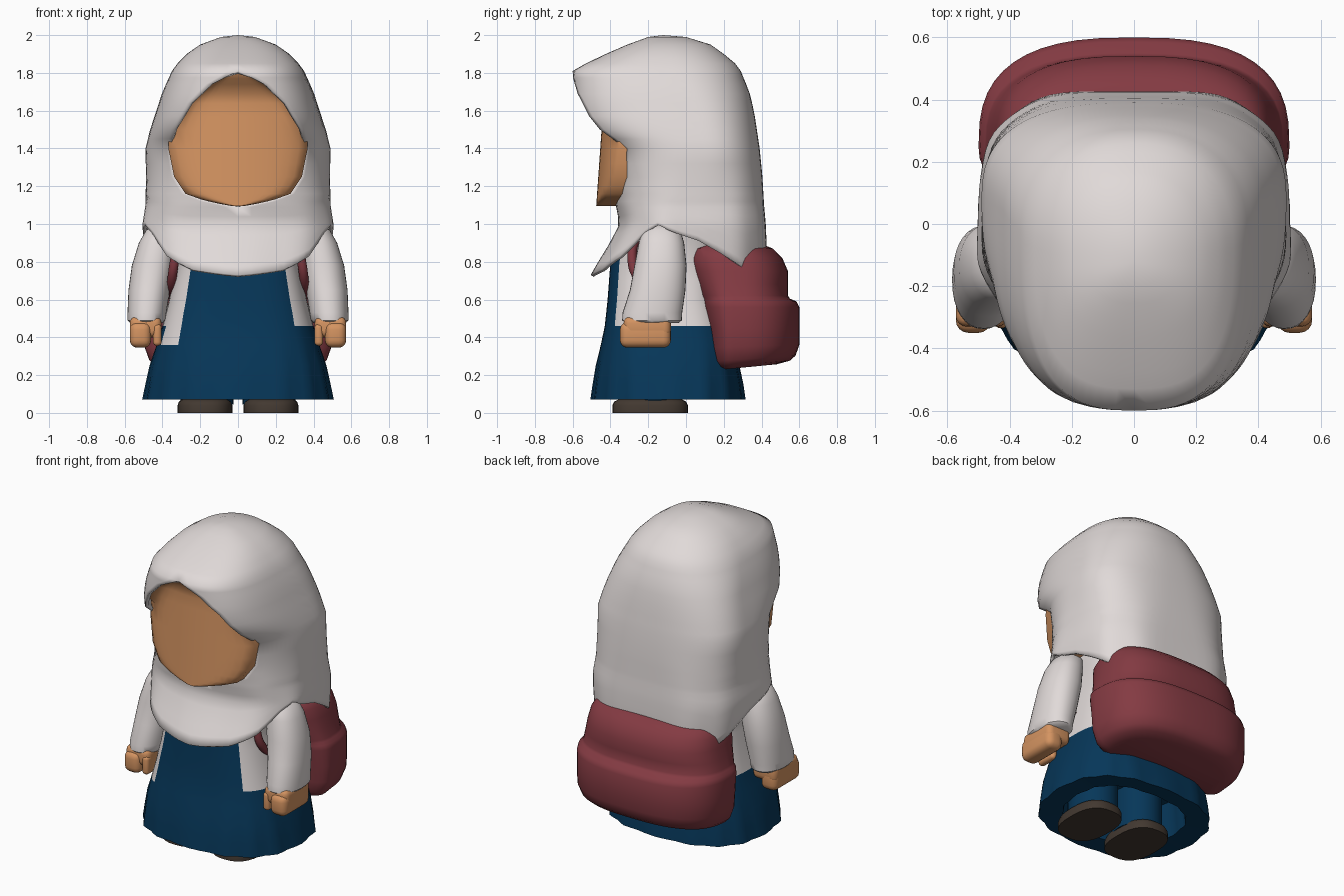
import bpy, bmesh, math

if "Cube" in bpy.data.objects:
    bpy.data.objects.remove(bpy.data.objects["Cube"])

# ---------- colours ----------
def mat(name, c):
    m = bpy.data.materials.new(name)
    m.diffuse_color = (*c, 1)
    m.use_nodes = True
    m.node_tree.nodes["Principled BSDF"].inputs["Base Color"].default_value = m.diffuse_color
    return m

CLOTH = mat("off white cloth", (0.75, 0.70, 0.69))
SKIN = mat("skin", (0.66, 0.295, 0.12))
BLUE = mat("dark blue", (0.002, 0.038, 0.10))
MAROON = mat("maroon", (0.23, 0.043, 0.055))
BROWN = mat("dark brown", (0.055, 0.04, 0.03))

# ---------- helpers ----------
def interp(table, t):
    """Linear lookup in rows (key, values...), any key order."""
    rows = sorted(table)
    if t <= rows[0][0]:
        return rows[0][1:]
    for a, b in zip(rows, rows[1:]):
        if t <= b[0]:
            f = (t - a[0]) / (b[0] - a[0])
            return [p + (q - p) * f for p, q in zip(a[1:], b[1:])]
    return rows[-1][1:]

def oval(phi, hw, front, back, cy, n=2.5, nb=None):
    """Point on a superellipse; phi = 0 is the front, going round by +x."""
    s, c = math.sin(phi), math.cos(phi)
    if c < 0 and nb:
        n = nb
    x = math.copysign(hw * abs(s) ** (2 / n), s)
    half = cy - front if c > 0 else back - cy
    return x, cy - math.copysign(half * abs(c) ** (2 / n), c)

def ring(z, hw, front, back, cy, n=2.5, cx=0, cols=32):
    pts = []
    for j in range(cols):
        x, y = oval(2 * math.pi * j / cols, hw, front, back, cy, n)
        pts.append((cx + x, y, z))
    return pts

def loft(name, rows, mats, closed=True, rule=None, angle=45):
    """Skin rows of points given from top to bottom."""
    bm = bmesh.new()
    vs = [[bm.verts.new(p) for p in r] for r in rows]
    n = len(rows[0])
    for a, b in zip(vs, vs[1:]):
        for j in range(n if closed else n - 1):
            k = (j + 1) % n
            f = bm.faces.new((a[j], b[j], b[k], a[k]))
            if rule:
                f.material_index = rule(f.calc_center_median(), (j + 0.5) / n)
    if closed:
        bm.faces.new(vs[0])
        bm.faces.new(vs[-1][::-1])
    bmesh.ops.remove_doubles(bm, verts=bm.verts, dist=1e-4)
    return finish(name, bm, mats, angle)

def finish(name, bm, mats, angle=45):
    me = bpy.data.meshes.new(name)
    bm.to_mesh(me)
    bm.free()
    for m in mats:
        me.materials.append(m)
    me.shade_smooth()
    me.set_sharp_from_angle(angle=math.radians(angle))
    ob = bpy.data.objects.new(name, me)
    bpy.context.collection.objects.link(ob)
    return ob

def soft_box(name, lo, hi, m, r):
    bm = bmesh.new()
    bmesh.ops.create_cube(bm, size=1)
    for v in bm.verts:
        v.co = [(a + b) / 2 + c * (b - a) for a, b, c in zip(lo, hi, v.co)]
    bmesh.ops.bevel(bm, geom=bm.edges[:], offset=r, segments=4, profile=0.5, affect='EDGES')
    return finish(name, bm, [m], 60)

# ---------- headscarf ----------
# height, half width, front y, back y
SCARF = [(2.0, 0, -.12, -.12), (1.99, .09, -.20, 0), (1.95, .20, -.31, .13),
         (1.9, .272, -.425, .20), (1.85, .32, -.53, .26), (1.81, .35, -.60, .29),
         (1.7, .40, -.60, .335), (1.6, .432, -.595, .36), (1.5, .465, -.56, .375),
         (1.4, .49, -.425, .39), (1.25, .487, -.385, .405), (1.1, .49, -.37, .415),
         (1.0, .505, -.35, .425), (.9, .50, -.40, .43), (.8, .49, -.46, .43), (.73, .48, -.50, .43)]
# height, y of the widest point, squareness of the front and of the back
SQUARE = [(1.0, -.05, 2.5, 3.4), (1.4, .08, 2.6, 2.6), (1.6, .05, 3, 2.4),
          (1.8, -.06, 2.8, 2.3), (2, -.12, 2.5, 2.2)]
# height and half width of the face opening
OPENING = [(1.09, 0), (1.12, .16), (1.16, .27), (1.25, .33), (1.4, .36),
           (1.5, .335), (1.64, .25), (1.74, .14), (1.81, 0)]
# hem height by angle from the front
HEM = [(0, .73), (25, .76), (45, .83), (62, .95), (76, 1.0), (90, .95), (98, .89),
       (112, .82), (130, .75), (143, .79), (180, .86)]

def scarf_row(height, step=0.0, cols=72):
    hw = interp(SCARF, height)[0]
    gap = interp(OPENING, height)[0] if 1.09 <= height <= 1.81 and not step else 0
    n = interp(SQUARE, height)[1]
    start = math.asin((gap / hw) ** (n / 2)) if gap else 0
    row = []
    for j in range(cols + 1):
        phi = start + (2 * math.pi - 2 * start) * j / cols
        deg = math.degrees(phi)
        z = height + (interp(HEM, min(deg, 360 - deg))[0] - height) * step
        x, y = oval(phi, *interp(SCARF, z), *interp(SQUARE, z))
        fold = 1 + .01 * math.cos(9 * phi) * max(0, min(1, (1.3 - z) / .5))
        row.append((x * fold, y * fold, z))
    return row

heights = [2.0, 1.99, 1.97, 1.95, 1.925, 1.9, 1.875, 1.85, 1.81, 1.775, 1.74, 1.69, 1.64,
           1.57, 1.5, 1.45, 1.4, 1.32, 1.25, 1.2, 1.16, 1.12, 1.105, 1.09]
rows = [scarf_row(z) for z in heights] + [scarf_row(1.09, k / 7) for k in range(1, 8)]
scarf = loft("headscarf", rows, [CLOTH], closed=False, angle=100)
mod = scarf.modifiers.new("thickness", 'SOLIDIFY')
mod.thickness, mod.offset = .02, -1

# ---------- blank face, a curved front with sides running back into the scarf ----------
rows = []
for z in (1.815, 1.8, 1.77, 1.74, 1.69, 1.64, 1.57, 1.5, 1.4, 1.32, 1.25, 1.2, 1.16, 1.13, 1.11, 1.095):
    w = interp(OPENING, z)[0] * 1.01 + (.03 if z > 1.45 else 0.005)
    base = -.475 + .07 * (z - 1.1) - .11 * max(0, min(1, (z - 1.68) / .13))
    rim = -.06 if z > 1.53 else .03     # upper rim meets the scarf, lower edge is rounded
    row = []
    for j in range(17):
        u = -1 + j / 8
        row.append((u * w, max(-.53, base + .5 * (u * w) ** 2 + rim * u ** 8), z))
    rows.append(row + [(w, -.12, z), (-w, -.12, z)])
loft("face", rows, [SKIN], angle=60)

# ---------- blouse and pinafore ----------
BODY = [(1.03, .27, -.27, .18), (.99, .36, -.32, .2), (.92, .35, -.37, .2), (.8, .325, -.40, .18),
        (.6, .365, -.415, .18), (.46, .40, -.43, .22), (.36, .43, -.45, .26), (.25, .465, -.475, .28),
        (.15, .485, -.49, .30), (.07, .50, -.50, .31)]

def body_row(z, scale=1, lift=None):
    row = []
    for j in range(64):
        phi = 2 * math.pi * j / 64
        x, y = oval(phi, *interp(BODY, z), -.08, 2.4 + min(1, z / .5) * .8)
        k = scale * (1 + .015 * math.cos(16 * phi) * max(0, (.42 - z) / .35))
        row.append((x * k, -.08 + (y + .08) * k, z if lift is None else lift))
    return row

def body_rule(c, turn):
    deg = min(turn, 1 - turn) * 360
    blouse = c.z > .46 and deg > 39.4
    flap = c.x < 0 and c.z > .36 and 39.4 < deg < 70    # longer blouse corner on one side
    return 1 if blouse or flap else 0

rows = [body_row(z) for z in (1.03, .99, .92, .8, .7, .6, .53, .46, .36, .25, .15, .07)]
rows += [body_row(.07, .72, .08), body_row(.07, .68, .3)]    # rim and hollow underneath
loft("pinafore_and_blouse", rows, [BLUE, CLOTH], rule=body_rule)

# ---------- backpack ----------
PACK = [(.89, .34, .04, .41), (.87, .40, -.01, .46), (.82, .43, -.01, .51), (.75, .445, .01, .54),
        (.68, .46, .04, .54), (.62, .475, .06, .54), (.605, .48, .07, .55), (.59, .495, .075, .585),
        (.56, .50, .08, .60), (.45, .50, .11, .60), (.35, .495, .12, .60), (.28, .47, .13, .58),
        (.25, .44, .15, .55), (.235, .39, .18, .48)]
rows = []
for z, hw, front, back in PACK:
    tilt = .10 if z < .4 else .0
    rows.append([(x, y, zz + tilt * (y - .25) * (.4 - z) / .17)
                 for x, y, zz in ring(z, hw, front, back, .25, 2.7, cols=48)])
loft("backpack", rows, [MAROON], angle=50)

# ---------- limbs, straps ----------
# height, centre x, centre y, radius x, radius y
SLEEVE = [(1.0, .38, -.13, .05, .06), (.97, .40, -.13, .085, .10), (.9, .425, -.13, .10, .12),
          (.78, .45, -.135, .112, .138), (.65, .47, -.15, .11, .147), (.53, .482, -.178, .103, .158),
          (.49, .485, -.18, .10, .158), (.475, .485, -.18, .085, .14)]
for side, s in (("left", 1), ("right", -1)):
    loft(side + "_sleeve", [ring(z, rx, cy - ry, cy + ry, cy, 2.2, s * cx)
                            for z, cx, cy, rx, ry in SLEEVE], [CLOTH])

    def hand_part(part, x0, x1, y0, y1, z0, z1, r):
        soft_box(f"{side}_{part}", (min(s * x0, s * x1), y0, z0),
                 (max(s * x0, s * x1), y1, z1), SKIN, r)
    hand_part("wrist", .405, .573, -.33, -.08, .40, .51, .035)
    hand_part("fingers", .46, .573, -.35, -.08, .345, .48, .04)
    hand_part("thumb", .405, .45, -.335, -.2, .355, .47, .02)

    loft(side + "_leg", [ring(z, .14, -.33, -.02, -.17, 2, s * .165) for z in (.32, .045)], [BLUE])
    loft(side + "_shoe", [ring(z, .145 * k, -.19 - .2 * k, -.19 + .2 * k, -.19, 2.6, s * .175)
                          for z, k in ((.075, .8), (.06, .95), (.04, 1), (0, 1))], [BROWN])

    cu = bpy.data.curves.new(side + "_strap", 'CURVE')
    cu.dimensions, cu.bevel_depth, cu.bevel_resolution, cu.use_fill_caps = '3D', .025, 3, True
    path = [(.29, .10, .86), (.28, -.08, .95), (.31, -.25, .93), (.335, -.285, .81), (.35, -.24, .70), (.35, -.1, .62)]
    sp = cu.splines.new('BEZIER')
    sp.bezier_points.add(len(path) - 1)
    for bp, (x, y, z) in zip(sp.bezier_points, path):
        bp.co = (s * x, y, z)
        bp.handle_left_type = bp.handle_right_type = 'AUTO'
    cu.resolution_u = 6
    cu.materials.append(MAROON)
    bpy.context.collection.objects.link(bpy.data.objects.new(side + "_strap", cu))
